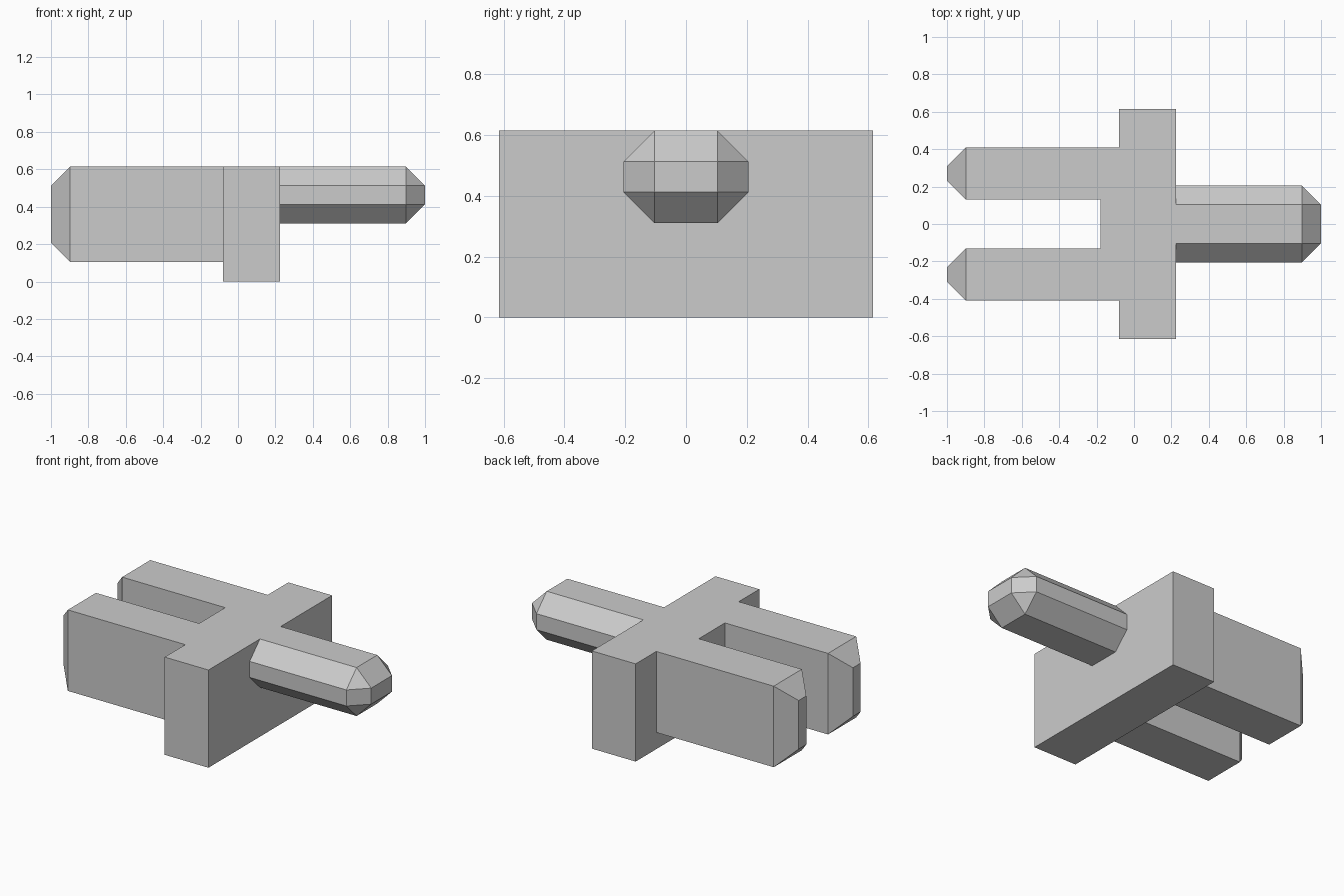
import bpy
import bmesh

cube = bpy.data.objects.get("Cube")
if cube:
    bpy.data.objects.remove(cube, do_unlink=True)

grey = bpy.data.materials.new("plain grey")
grey.use_nodes = True
colour = (0.6, 0.6, 0.6, 1)
grey.diffuse_color = colour
grey.node_tree.nodes["Principled BSDF"].inputs["Base Color"].default_value = colour


def rectangle(y0, y1, z0, z1):
    return [(y0, z0), (y1, z0), (y1, z1), (y0, z1)]


def octagon(y0, y1, z0, z1, cut):
    return [(y0 + cut, z0), (y1 - cut, z0), (y1, z0 + cut), (y1, z1 - cut),
            (y1 - cut, z1), (y0 + cut, z1), (y0, z1 - cut), (y0, z0 + cut)]


def loft(name, sections):
    """Join equal-count outlines placed along x, with flat caps."""
    bm = bmesh.new()
    rings = [[bm.verts.new((x, y, z)) for y, z in outline] for x, outline in sections]
    for a, b in zip(rings, rings[1:]):
        for i in range(len(a)):
            j = (i + 1) % len(a)
            bm.faces.new((a[i], a[j], b[j], b[i]))
    bm.faces.new(rings[0])
    bm.faces.new(rings[-1])
    # Collapsed chamfer corners become triangles
    bmesh.ops.remove_doubles(bm, verts=bm.verts, dist=0.0001)
    bmesh.ops.recalc_face_normals(bm, faces=bm.faces)
    mesh = bpy.data.meshes.new(name)
    bm.to_mesh(mesh)
    bm.free()
    mesh.materials.append(grey)
    obj = bpy.data.objects.new(name, mesh)
    bpy.context.collection.objects.link(obj)
    return obj


TOP = 0.615
BEVEL = 0.102
SHOULDER = 1 - BEVEL
BODY_BACK, BODY_FRONT = -0.08, 0.225
PRONG_LOW = 0.105
INNER, OUTER = 0.13, 0.41

# Central block
body = rectangle(-TOP, TOP, 0, TOP)
loft("body_block", [(BODY_BACK, body), (BODY_FRONT, body)])

# Web filling the root of the slot
web = rectangle(-INNER, INNER, PRONG_LOW, TOP)
loft("slot_web", [(-0.18, web), (BODY_BACK, web)])

# Pair of prongs with chamfered ends
for side, y0, y1 in (("left", INNER, OUTER), ("right", -OUTER, -INNER)):
    full = rectangle(y0, y1, PRONG_LOW, TOP)
    tip = rectangle(y0 + BEVEL, y1 - BEVEL, PRONG_LOW + BEVEL, TOP - BEVEL)
    loft(side + "_prong", [(-1, tip), (-SHOULDER, full), (BODY_BACK, full)])

# Eight-sided pin with a chamfered tip
y, low = 0.205, 0.31
shaft = octagon(-y, y, low, TOP, BEVEL)
tip = octagon(-y + BEVEL, y - BEVEL, low + BEVEL, TOP - BEVEL, 0)
loft("pin", [(BODY_FRONT, shaft), (SHOULDER, shaft), (1, tip)])
